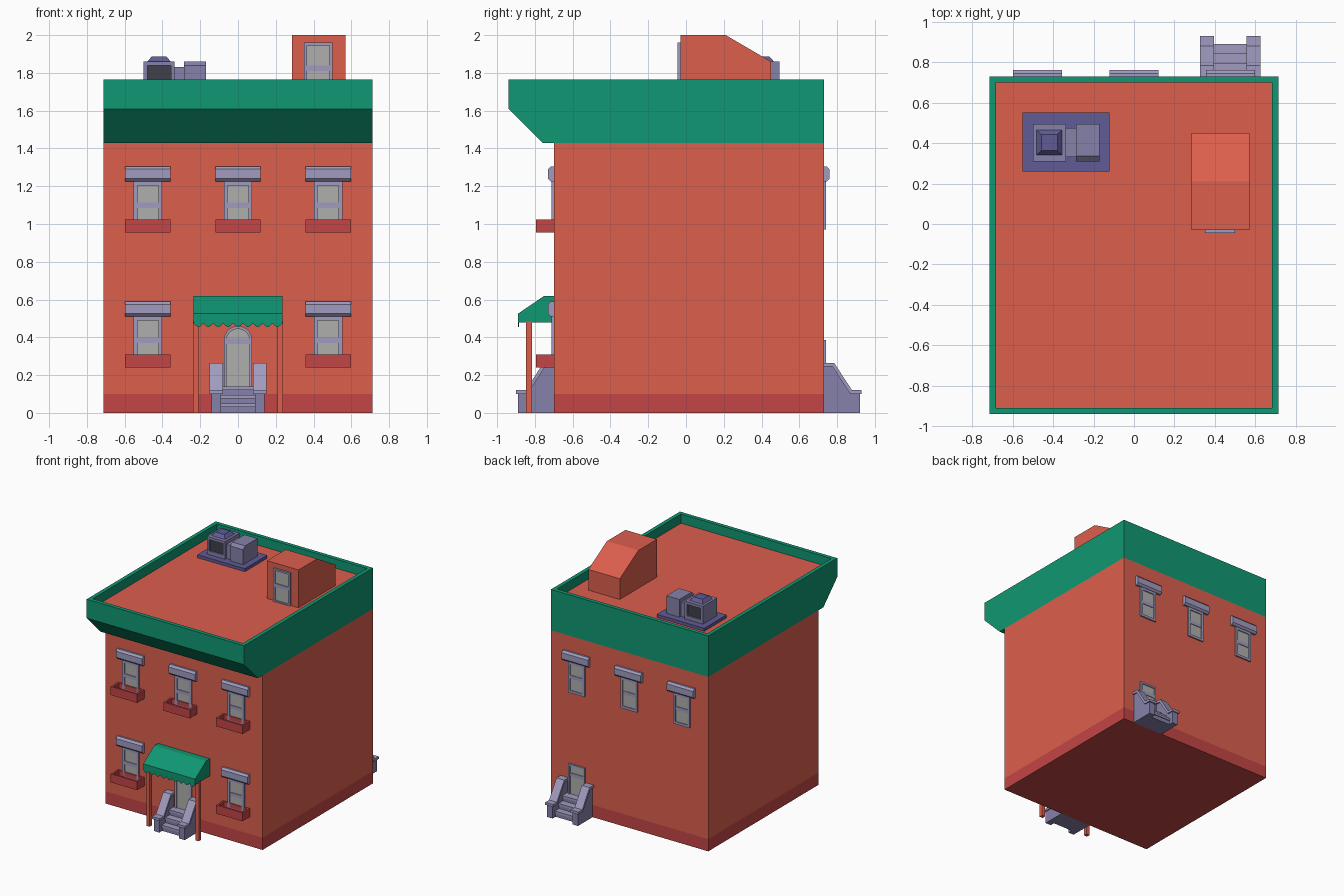
import bpy, bmesh, math
from mathutils import Matrix

if "Cube" in bpy.data.objects:
    bpy.data.objects.remove(bpy.data.objects["Cube"])


def material(name, rgb):
    m = bpy.data.materials.new(name)
    m.diffuse_color = (*rgb, 1)
    m.use_nodes = True
    m.node_tree.nodes["Principled BSDF"].inputs["Base Color"].default_value = m.diffuse_color
    return m


RED = material("brick_red", (0.72, 0.115, 0.075))
DARK_RED = material("dark_red", (0.55, 0.06, 0.06))
GREEN = material("green", (0.005, 0.31, 0.17))
TRIM = material("lilac_trim", (0.35, 0.33, 0.52))
STONE = material("lilac_stone", (0.24, 0.22, 0.40))
PAD = material("violet", (0.115, 0.105, 0.30))
GLASS = material("pane", (0.43, 0.43, 0.42))
DARK = material("dark_grille", (0.05, 0.05, 0.07))
I4 = Matrix.Identity(4)


def finish(name, bm, mats):
    bmesh.ops.recalc_face_normals(bm, faces=bm.faces)
    me = bpy.data.meshes.new(name)
    bm.to_mesh(me)
    bm.free()
    for m in mats:
        me.materials.append(m)
    ob = bpy.data.objects.new(name, me)
    bpy.context.collection.objects.link(ob)
    return ob


def prism(name, axis, pts, a, b, mat, at=I4, hole=None):
    """Extrude a 2D outline along an axis; an equal-count hole makes a ring."""
    def loop(points, t):
        to3d = {"x": lambda p: (t, p[0], p[1]), "y": lambda p: (p[0], t, p[1]),
                "z": lambda p: (p[0], p[1], t)}[axis]
        return [bm.verts.new(at @ Matrix.Translation(to3d(p)).to_translation()) for p in points]

    def bridge(l1, l2):
        for i in range(len(l1)):
            j = (i + 1) % len(l1)
            bm.faces.new((l1[i], l1[j], l2[j], l2[i]))

    bm = bmesh.new()
    o1, o2 = loop(pts, a), loop(pts, b)
    bridge(o1, o2)
    if hole:
        h1, h2 = loop(hole, a), loop(hole, b)
        bridge(h1, h2)
        bridge(o1, h1)
        bridge(o2, h2)
    else:
        bm.faces.new(o1)
        bm.faces.new(o2)
    return finish(name, bm, [mat])


def rect(x0, x1, z0, z1):
    return [(x0, z0), (x1, z0), (x1, z1), (x0, z1)]


def box(name, x0, x1, y0, y1, z0, z1, mat, at=I4):
    return prism(name, "z", rect(x0, x1, y0, y1), z0, z1, mat, at)


def arch(w, z0, spring, n=10):
    return [(-w, z0), (w, z0)] + [(w * math.cos(math.pi * i / n), spring + w * math.sin(math.pi * i / n))
                                  for i in range(n + 1)]


# Wall frames: local -y points out of the wall
def front(x, z=0):
    return Matrix.Translation((x, -0.70, z))


def back(x, z=0):
    return Matrix.Translation((x, 0.73, z)) @ Matrix.Rotation(math.pi, 4, "Z")


# Building body
box("base_band", -0.713, 0.713, -0.70, 0.73, 0, 0.10, DARK_RED)
box("walls", -0.713, 0.713, -0.70, 0.73, 0.10, 1.43, RED)

# Cornice with parapet; its top face is inset and sunk to make the roof
cornice = prism("cornice", "x", [(-0.94, 1.765), (-0.94, 1.61), (-0.76, 1.43), (0.73, 1.43), (0.73, 1.765)],
                -0.713, 0.713, GREEN)
cornice.data.materials.append(RED)
bm = bmesh.new()
bm.from_mesh(cornice.data)
top = [f for f in bm.faces if f.normal.z > 0.9]
bmesh.ops.inset_region(bm, faces=top, thickness=0.045)
roof = bmesh.ops.extrude_discrete_faces(bm, faces=top)["faces"]
bmesh.ops.translate(bm, verts=roof[0].verts, vec=(0, 0, -0.075))
roof[0].material_index = 1
bm.to_mesh(cornice.data)
bm.free()


# Openings
def pane_and_frame(name, at, outer, inner, rail, depth=0.012):
    w = max(p[0] for p in inner)
    prism(name + "_frame", "y", outer, 0, -depth, TRIM, at, hole=inner)
    prism(name + "_pane", "y", inner, 0, -0.004, GLASS, at)
    box(name + "_rail", -w, w, -depth * 0.75, 0, rail - 0.014, rail + 0.014, TRIM, at)


def window(name, at):
    pane_and_frame(name, at, rect(-0.075, 0.075, 0.97, 1.23), rect(-0.055, 0.055, 0.99, 1.205), 1.10)
    prism(name + "_lintel", "x", [(0, 1.225), (-0.015, 1.225), (-0.03, 1.24), (-0.03, 1.29),
                                  (-0.015, 1.305), (0, 1.305)], -0.12, 0.12, TRIM, at)


def planter(name, at):
    prism(name, "z", rect(-0.12, 0.12, -0.095, 0), 0.955, 1.025, DARK_RED, at,
          hole=rect(-0.105, 0.105, -0.08, -0.012))
    box(name + "_floor", -0.106, 0.106, -0.081, -0.011, 0.955, 0.975, DARK_RED, at)


for x in (-0.477, 0, 0.477):
    for level, dz in (("upper", 0), ("lower", -0.715)):
        if level == "lower" and x == 0:
            continue
        window(level + "_front_window", front(x, dz))
        planter(level + "_planter", front(x, dz))
    window("back_window", back(x))

pane_and_frame("front_door", front(0), arch(0.075, 0.13, 0.385), arch(0.06, 0.14, 0.385), 0.38)
pane_and_frame("back_door", back(0.475), rect(-0.075, 0.075, 0.13, 0.387), rect(-0.06, 0.06, 0.14, 0.372), 0.30)


# Entrance stairs with sloped, capped cheek walls
def stairs(name, at):
    wall = [(0, 0), (0, 0.245), (-0.045, 0.245), (-0.14, 0.10), (-0.19, 0.10), (-0.19, 0)]
    cap = [(0, 0.245), (0, 0.265), (-0.054, 0.265), (-0.149, 0.12), (-0.20, 0.12), (-0.20, 0.10),
           (-0.14, 0.10), (-0.045, 0.245)]
    for s in (-1, 1):
        prism(name + "_cheek_wall", "x", wall, s * 0.09, s * 0.14, STONE, at)
        prism(name + "_cheek_cap", "x", cap, s * 0.08, s * 0.15, TRIM, at)
    for d, z in ((0.16, 0.05), (0.115, 0.095), (0.065, 0.14)):
        box(name + "_riser", -0.095, 0.095, -d + 0.008, 0, 0, z - 0.018, STONE, at)
        box(name + "_tread", -0.095, 0.095, -d, 0, z - 0.018, z, TRIM, at)


stairs("front_stairs", front(0))
stairs("back_stairs", back(0.475))

# Awning: bent cover, side panels, scalloped valance and posts
prism("awning_cover", "x", [(-0.70, 0.62), (-0.75, 0.62), (-0.89, 0.525), (-0.89, 0.515), (-0.75, 0.61),
                            (-0.70, 0.61)], -0.235, 0.235, GREEN)
side = [(-0.70, 0.478), (-0.70, 0.62), (-0.75, 0.62), (-0.89, 0.525), (-0.89, 0.478)]
for s in (-1, 1):
    prism("awning_side", "x", side, s * 0.229, s * 0.235, GREEN)
    box("awning_post", s * 0.208, s * 0.238, -0.846, -0.816, 0, 0.485, RED)
N, SEG = 9, 5
valance = [(0.235, 0.525), (-0.235, 0.525)]
for i in range(N * SEG + 1):
    valance.append((-0.235 + 0.47 * i / (N * SEG), 0.475 - 0.02 * math.sin(math.pi * (i % SEG) / SEG)))
prism("awning_valance", "y", valance, -0.89, -0.885, GREEN)

# Rooftop stair hut
prism("roof_hut", "x", [(-0.03, 1.69), (-0.03, 2.0), (0.21, 2.0), (0.45, 1.86), (0.45, 1.69)], 0.285, 0.57, RED)
pane_and_frame("hut_door", Matrix.Translation((0.425, -0.03, 0)), rect(-0.075, 0.075, 1.69, 1.96),
               rect(-0.06, 0.06, 1.70, 1.945), 1.825, 0.014)

# Rooftop air unit
box("unit_pad", -0.55, -0.12, 0.26, 0.55, 1.69, 1.715, PAD)
prism("fan_housing", "y", rect(-0.50, -0.335, 1.715, 1.86), 0.31, 0.495, STONE,
      hole=rect(-0.48, -0.355, 1.745, 1.838))
box("fan_grille", -0.481, -0.354, 0.322, 0.483, 1.744, 1.839, DARK)
bpy.ops.mesh.primitive_cone_add(vertices=4, radius1=0.09, radius2=0.055, depth=0.027,
                                location=(-0.418, 0.403, 1.8725), rotation=(0, 0, math.pi / 4))
cap = bpy.context.object
cap.name = "fan_cap"
cap.data.materials.append(PAD)
box("unit_duct", -0.34, -0.28, 0.33, 0.475, 1.715, 1.83, STONE)
prism("compressor_box", "x", [(0.31, 1.715), (0.31, 1.838), (0.335, 1.86), (0.495, 1.86), (0.495, 1.715)],
      -0.287, -0.17, STONE)
